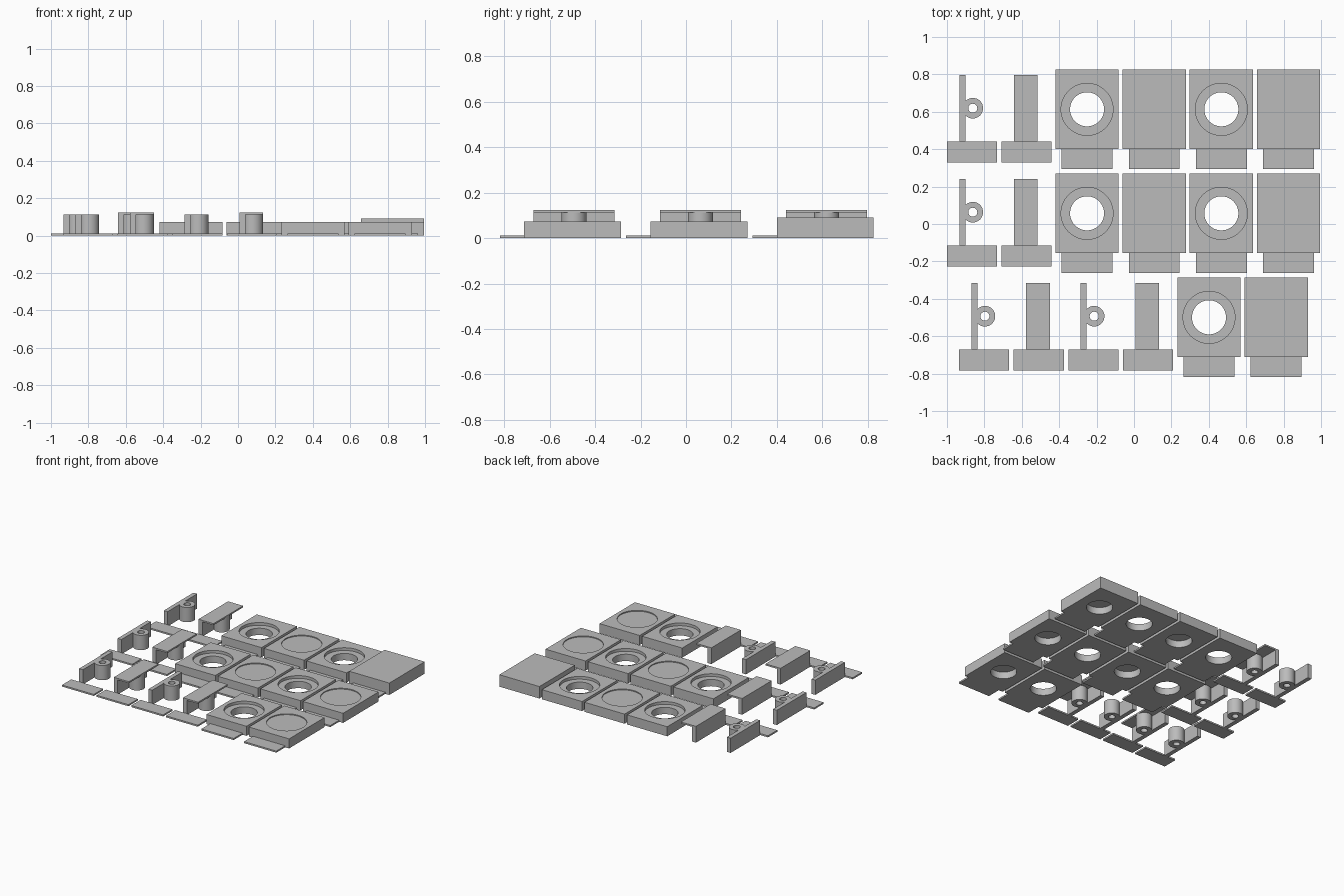
import bpy, bmesh, math
from mathutils import Matrix

old = bpy.data.objects.get("Cube")
if old:
    bpy.data.objects.remove(old, do_unlink=True)

grey = bpy.data.materials.new("plain_grey")
grey.use_nodes = True
colour = (0.5, 0.5, 0.5, 1)
grey.diffuse_color = colour
grey.node_tree.nodes["Principled BSDF"].inputs["Base Color"].default_value = colour


def add_box(bm, x0, x1, y0, y1, z0, z1):
    m = Matrix.Translation(((x0 + x1) / 2, (y0 + y1) / 2, (z0 + z1) / 2))
    m = m @ Matrix.Diagonal((x1 - x0, y1 - y0, z1 - z0, 1))
    bmesh.ops.create_cube(bm, size=1, matrix=m)


def add_cylinder(bm, x, y, r, z0, z1):
    bmesh.ops.create_cone(bm, cap_ends=True, segments=64, radius1=r, radius2=r,
                          depth=z1 - z0, matrix=Matrix.Translation((x, y, (z0 + z1) / 2)))


def make_mesh(name, build):
    bm = bmesh.new()
    build(bm)
    mesh = bpy.data.meshes.new(name)
    bm.to_mesh(mesh)
    bm.free()
    mesh.materials.append(grey)
    return mesh


def place(name, mesh, x=0, y=0):
    obj = bpy.data.objects.new(name, mesh)
    obj.location = (x, y, 0)
    bpy.context.collection.objects.link(obj)
    return obj


def drill(mesh, holes):
    """Cut upright cylinders (x, y, r, z0, z1) out of a mesh and return the result."""
    body = place("body", mesh)
    cutters = []
    for h in holes:
        cutter = place("cutter", make_mesh("cutter", lambda bm: add_cylinder(bm, *h)))
        cutter.hide_render = True
        mod = body.modifiers.new("drill", "BOOLEAN")
        mod.object, mod.operation, mod.solver = cutter, "DIFFERENCE", "EXACT"
        cutters.append(cutter)
    graph = bpy.context.evaluated_depsgraph_get()
    result = bpy.data.meshes.new_from_object(body.evaluated_get(graph))
    for obj in [body] + cutters:
        bpy.data.objects.remove(obj, do_unlink=True)
    return smooth(result)


def smooth(mesh):
    mesh.shade_smooth()
    mesh.set_sharp_from_angle(angle=math.radians(30))
    return mesh


TAB = 0.012
HALF_W, HALF_D = 0.169, 0.213
SEAT_R, BORE_R = 0.139, 0.091


# Square blocks: open ring seat, closed cap with shallow dish, and plain lid
def block(name, height, holes):
    mesh = make_mesh(name, lambda bm: add_box(bm, -HALF_W, HALF_W, -HALF_D, HALF_D, 0, height))
    return drill(mesh, [(0, 0, r, z0, z1) for r, z0, z1 in holes])


ring_block = block("ring_block", 0.073, [(SEAT_R, 0.052, 0.1), (BORE_R, -0.1, 0.1)])
cap_block = block("cap_block", 0.073, [(SEAT_R, 0.066, 0.1), (BORE_R, -0.1, 0.052)])
plain_block = block("plain_block", 0.091, [(BORE_R, -0.1, 0.052)])
block_tab = make_mesh("block_tab", lambda bm: add_box(
    bm, -0.136, 0.136, -HALF_D - 0.107, -HALF_D, 0, TAB))


# Clips: upright wall and drilled boss, with an optional cover plate
WALL_L, WALL_R, BOSS_X, BOSS_R, CLIP_TOP = -0.068, -0.036, 0.004, 0.055, 0.112
CLIP_D = 0.178
clip_wall = make_mesh("clip_wall", lambda bm: add_box(
    bm, WALL_L, WALL_R, -CLIP_D, CLIP_D, 0, CLIP_TOP))
clip_cover = make_mesh("clip_cover", lambda bm: add_box(
    bm, WALL_L, BOSS_X + BOSS_R, -CLIP_D, CLIP_D, CLIP_TOP, 0.124))
clip_boss = drill(make_mesh("clip_boss", lambda bm: add_cylinder(
    bm, BOSS_X, 0, BOSS_R, 0, CLIP_TOP)), [(BOSS_X, 0, 0.024, -0.1, 0.2)])
clip_tab = make_mesh("clip_tab", lambda bm: add_box(
    bm, -0.134, 0.134, -CLIP_D - 0.112, -CLIP_D, 0, TAB))


# Lay everything out in three rows
BLOCK_PITCH, CLIP_PITCH, ROW_PITCH = 0.359, 0.292, 0.556
rows = [
    (-0.866, 2, -0.251, [ring_block, cap_block, ring_block, plain_block]),
    (-0.866, 2, -0.251, [ring_block, cap_block, ring_block, cap_block]),
    (-0.801, 4, 0.401, [ring_block, cap_block]),
]
for row, (clip_x, clip_count, block_x, blocks) in enumerate(rows):
    y = 0.613 - row * ROW_PITCH
    for i in range(clip_count):
        x = clip_x + i * CLIP_PITCH
        parts = [clip_wall, clip_boss, clip_tab] + ([clip_cover] if i % 2 else [])
        for mesh in parts:
            place(mesh.name, mesh, x, y + 0.006)
    for i, mesh in enumerate(blocks):
        x = block_x + i * BLOCK_PITCH
        place(mesh.name, mesh, x, y)
        place("block_tab", block_tab, x, y)
